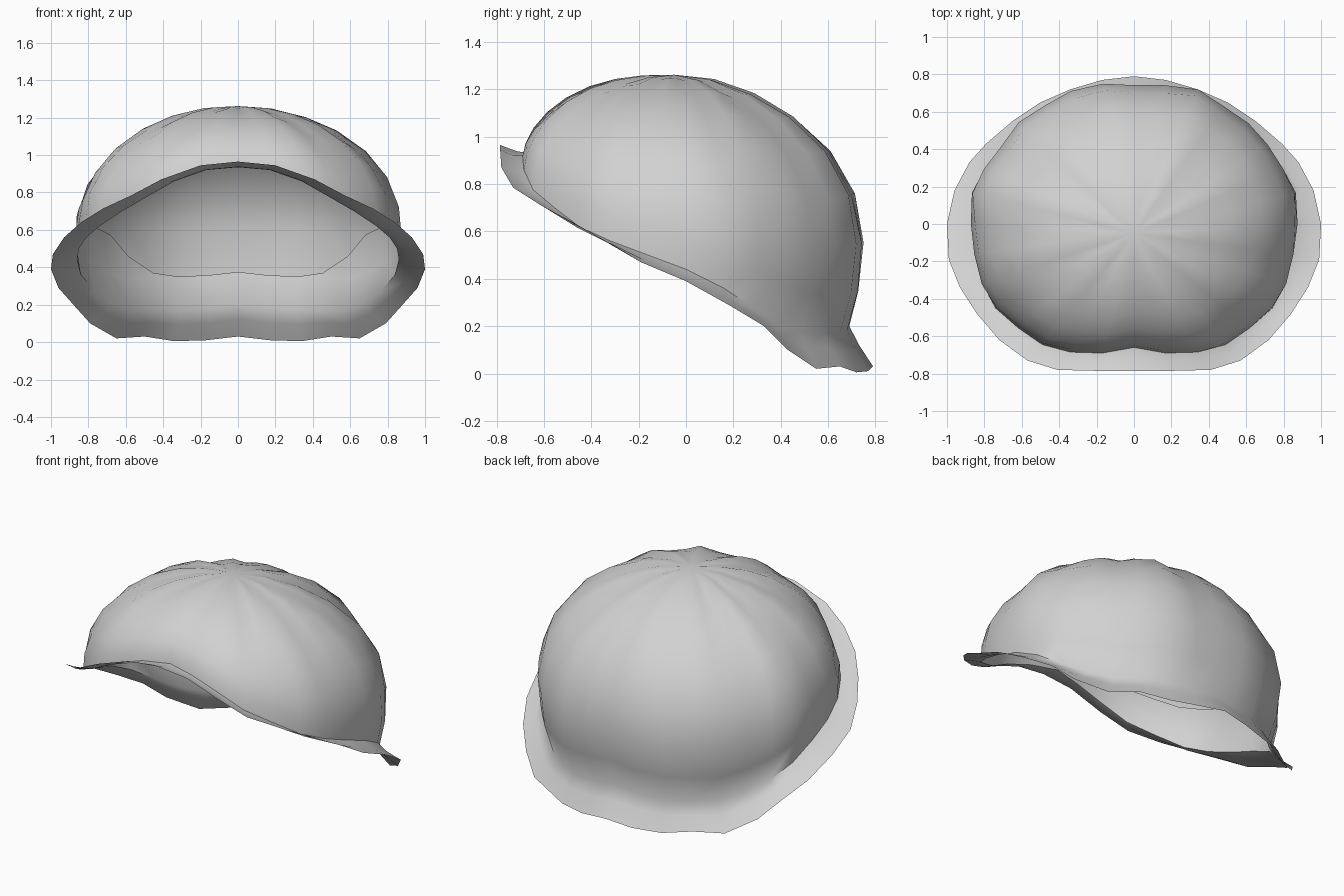
import bpy, bmesh
from math import sin, cos, pi, radians
from mathutils import Vector

cube = bpy.data.objects.get("Cube")
if cube:
    bpy.data.objects.remove(cube)

felt = bpy.data.materials.new("light grey felt")
felt.use_nodes = True
felt.diffuse_color = (0.64, 0.64, 0.64, 1)
felt.node_tree.nodes["Principled BSDF"].inputs["Base Color"].default_value = felt.diffuse_color

# Half outline of the brim lip, front centre to back centre
LIP = [(0, -.785, .965), (.2, -.785, .945), (.41, -.78, .87), (.57, -.73, .785),
       (.72, -.62, .715), (.84, -.48, .64), (.93, -.34, .56), (.99, -.19, .47),
       (1, 0, .39), (.96, .18, .29), (.88, .33, .2), (.79, .43, .1),
       (.65, .55, .02), (.5, .65, .03), (.34, .72, .005), (.17, .77, .01), (0, .79, .03)]
# Half outline of the crease where crown meets brim
CREASE = [(0, -.66, .935), (.17, -.69, .92), (.34, -.685, .86), (.49, -.645, .775),
          (.62, -.555, .7), (.74, -.45, .62), (.81, -.32, .56), (.85, -.16, .5),
          (.86, 0, .44), (.84, .16, .36), (.77, .28, .28), (.66, .39, .21),
          (.56, .49, .17), (.44, .58, .17), (.31, .65, .17), (.15, .68, .18), (0, .69, .2)]
APEX = Vector((0, -.05, 1.262))


def full_loop(half):
    right = [Vector(p) for p in half]
    return right + [Vector((-p.x, p.y, p.z)) for p in right[-2:0:-1]]


def crown_ring(degrees, scale=1.0, pleat=0.014, climb=0):
    """One ring of the dome, 0 at the crease and 90 at the apex; climb lifts it off the back."""
    ring = []
    loop = full_loop(CREASE)
    for i, p in enumerate(loop):
        offset = p - APEX
        angle = radians(degrees + climb * min(1, max(0, (0.6 - p.y) / 0.2)))
        bulge = 1 + (0.48 * (0.92 - p.z) ** 2 - 0.02) * sin(2 * angle)
        fold = pleat * sin(2 * angle) * cos(22 * pi * i / len(loop) + 2 * angle)
        reach = cos(angle) * bulge * (1 + fold) * scale
        z = p.z + (APEX.z - p.z) * sin(angle) + (fold - (1 - scale) * 0.5) * sin(angle)
        ring.append(Vector((offset.x * reach, APEX.y + offset.y * reach, z)))
    return ring


def shell(name, rings, tip):
    """Skin a stack of rings and close it at the tip."""
    bm = bmesh.new()
    loops = [[bm.verts.new(p) for p in ring] for ring in rings]
    top = bm.verts.new(tip)
    n = len(loops[0])
    for low, high in zip(loops, loops[1:]):
        for i in range(n):
            j = (i + 1) % n
            bm.faces.new((low[i], low[j], high[j], high[i]))
    for i in range(n):
        bm.faces.new((loops[-1][i], loops[-1][(i + 1) % n], top))
    mesh = bpy.data.meshes.new(name)
    bm.to_mesh(mesh)
    bm.free()
    obj = bpy.data.objects.new(name, mesh)
    bpy.context.collection.objects.link(obj)
    mesh.materials.append(felt)
    bpy.ops.object.select_all(action="DESELECT")
    obj.select_set(True)
    bpy.context.view_layer.objects.active = obj
    bpy.ops.object.shade_smooth_by_angle(angle=radians(60))


# Pleated crown with its flared brim
lip, crease = full_loop(LIP), full_loop(CREASE)
flare = [a.lerp(b, 0.4) - Vector((0, 0, 0.01)) for a, b in zip(crease, lip)]
domes = [crown_ring(a) for a in (9, 20, 32, 44, 56, 67, 78)]
shell("crown_and_brim", [lip, flare, crease] + domes, APEX)

# Smooth lining just inside the crown; its open edge climbs towards the sides and front
edge = crown_ring(9.5, 0.965, 0, 11)
lining = [edge] + [crown_ring(a, 0.965, 0) for a in (24, 34, 44, 56, 67, 78)]
shell("inner_lining", lining, APEX - Vector((0, 0, 0.02)))
